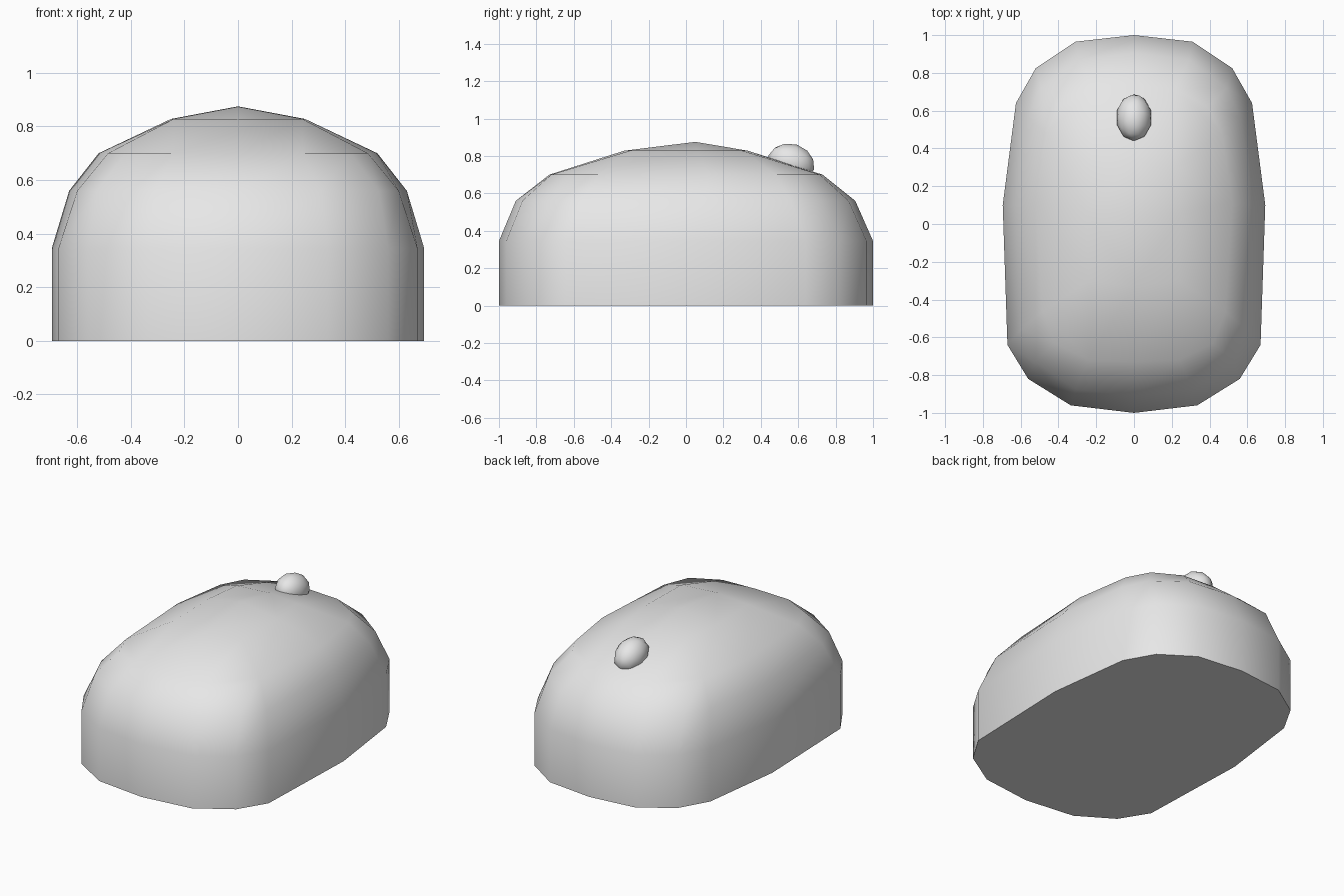
import bpy, bmesh, math

if "Cube" in bpy.data.objects:
    bpy.data.objects.remove(bpy.data.objects["Cube"])

grey = bpy.data.materials.new("light grey")
grey.diffuse_color = (0.8, 0.8, 0.8, 1)
grey.use_nodes = True
grey.node_tree.nodes["Principled BSDF"].inputs["Base Color"].default_value = grey.diffuse_color


def finish(obj):
    obj.data.materials.append(grey)
    bpy.ops.object.select_all(action='DESELECT')
    obj.select_set(True)
    bpy.context.view_layer.objects.active = obj
    bpy.ops.object.shade_smooth_by_angle(angle=math.radians(60))


def full_ring(half):
    # right half outline, front to back, mirrored into a closed loop
    return half + [(-x, y) for x, y in reversed(half[1:-1])]


# Body: stacked horizontal rings, right half of each from front to back
wall = [(0, -1), (.335, -.96), (.56, -.82), (.67, -.64), (.695, .1),
        (.625, .64), (.52, .825), (.31, .965), (0, 1)]
shoulder = [(0, -.91), (.31, -.875), (.525, -.73), (.6, -.56), (.63, .1),
            (.565, .56), (.49, .72), (.29, .87), (0, .905)]
brow = [(0, -.73), (.24, -.72), (.42, -.63), (.485, -.465), (.52, .12),
        (.465, .48), (.39, .62), (.22, .715), (0, .73)]
crown = [(0, -.33), (.24, -.3), (.25, .06), (.22, .3), (0, .33)]

bm = bmesh.new()
rings = [[bm.verts.new((x, y, z)) for x, y in full_ring(half)]
         for half, z in ((wall, 0), (wall, .345), (shoulder, .56), (brow, .70), (crown, .828))]
bm.faces.new(rings[0][::-1])
for low, high in zip(rings[:3], rings[1:4]):
    for i in range(16):
        j = (i + 1) % 16
        bm.faces.new((low[i], low[j], high[j], high[i]))

# Top: 4 x 4 quad patch closing the brow ring
outer, inner = rings[3], rings[4]
apex = bm.verts.new((0, .05, .875))
for k in range(4):
    c = 4 * k + 2                      # brow corner
    q = 2 * k + 1                      # crown corner
    nxt, prv = inner[(q + 1) % 8], inner[q - 1]
    bm.faces.new((outer[c - 1], outer[c], outer[c + 1], inner[q]))
    bm.faces.new((outer[c - 2], outer[c - 1], inner[q], prv))
    bm.faces.new((outer[c + 1], outer[(c + 2) % 16], nxt, inner[q]))
    bm.faces.new((prv, inner[q], nxt, apex))
bmesh.ops.recalc_face_normals(bm, faces=bm.faces)
mesh = bpy.data.meshes.new("body")
bm.to_mesh(mesh)
bm.free()
body = bpy.data.objects.new("body", mesh)
bpy.context.collection.objects.link(body)
finish(body)

# Scroll wheel: small tilted ellipsoid sunk into the top
bpy.ops.mesh.primitive_ico_sphere_add(subdivisions=2, radius=1, location=(0, .563, .765),
                                      rotation=(math.radians(-17), 0, 0))
wheel = bpy.context.object
wheel.name = "scroll_wheel"
wheel.scale = (.095, .128, .1)
finish(wheel)
